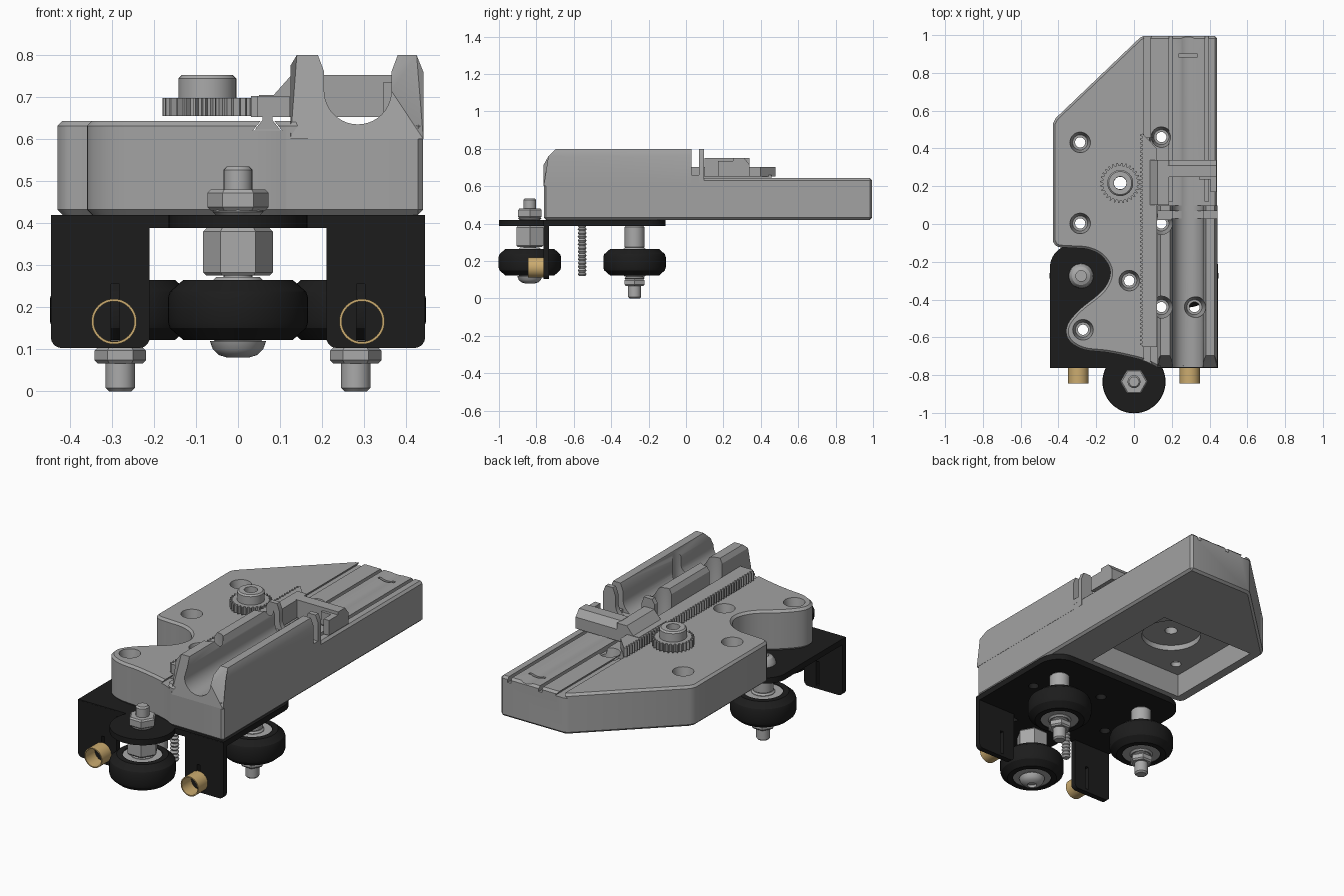
import bpy, bmesh, math
from mathutils import Matrix, Vector

if "Cube" in bpy.data.objects:
    bpy.data.objects.remove(bpy.data.objects["Cube"], do_unlink=True)


def material(name, rgb):
    m = bpy.data.materials.new(name)
    m.use_nodes = True
    m.diffuse_color = (*rgb, 1)
    m.node_tree.nodes["Principled BSDF"].inputs["Base Color"].default_value = (*rgb, 1)
    return m


GRAY = material("printed_gray", (0.36, 0.36, 0.36))
STEEL = material("steel_gray", (0.40, 0.40, 0.40))
BLACK = material("black", (0.012, 0.012, 0.012))
BRASS = material("brass", (0.60, 0.41, 0.16))
parts = []


def finish(name, bm, mat):
    bmesh.ops.recalc_face_normals(bm, faces=bm.faces)
    me = bpy.data.meshes.new(name)
    bm.to_mesh(me)
    bm.free()
    me.materials.append(mat)
    ob = bpy.data.objects.new(name, me)
    bpy.context.collection.objects.link(ob)
    parts.append(ob)
    return ob


def prism(name, pts, lo, hi, mat=GRAY, axis="z"):
    """Extrude a 2D outline between lo and hi along an axis."""
    place = {"x": lambda p, t: (t, p[0], p[1]),
             "y": lambda p, t: (p[0], t, p[1]),
             "z": lambda p, t: (p[0], p[1], t)}[axis]
    bm = bmesh.new()
    face = bm.faces.new([bm.verts.new(place(p, lo)) for p in pts])
    ext = bmesh.ops.extrude_face_region(bm, geom=[face])
    shift = Vector(place((0, 0), hi - lo))
    bmesh.ops.translate(bm, vec=shift, verts=[v for v in ext["geom"] if isinstance(v, bmesh.types.BMVert)])
    return finish(name, bm, mat)


def box(name, x, y, z, mat=GRAY):
    return prism(name, [(x[0], y[0]), (x[1], y[0]), (x[1], y[1]), (x[0], y[1])], *z, mat)


def lathe(name, prof, at, mat=STEEL, seg=40, along_y=False, turn=0):
    """Spin an (r, h) profile about the vertical or the y axis."""
    bm = bmesh.new()
    vs = [bm.verts.new((r, 0, h)) for r, h in prof]
    es = [bm.edges.new(e) for e in zip(vs, vs[1:])]
    bmesh.ops.spin(bm, geom=vs + es, cent=(0, 0, 0), axis=(0, 0, 1), angle=math.tau, steps=seg)
    bmesh.ops.remove_doubles(bm, verts=bm.verts, dist=0.0003)
    rot = Matrix.Rotation(math.pi / 2, 4, "X") if along_y else Matrix.Rotation(turn, 4, "Z")
    bmesh.ops.transform(bm, matrix=Matrix.Translation(at) @ rot, verts=bm.verts)
    return finish(name, bm, mat)


def rod(name, r, lo, hi, xy, mat=STEEL, seg=32, turn=0):
    c = min(0.008, r / 4)
    prof = [(0, lo), (r - c, lo), (r, lo + c), (r, hi - c), (r - c, hi), (0, hi)]
    return lathe(name, prof, (*xy, 0), mat, seg, turn=turn)


def apply_mod(ob, mod):
    bpy.context.view_layer.objects.active = ob
    bpy.ops.object.modifier_apply(modifier=mod.name)


def cut(targets, cutter):
    cutter.hide_render = True
    for ob in targets:
        mod = ob.modifiers.new("cut", "BOOLEAN")
        mod.operation, mod.solver, mod.object = "DIFFERENCE", "EXACT", cutter
        apply_mod(ob, mod)
    parts.remove(cutter)
    bpy.data.objects.remove(cutter, do_unlink=True)


def arc(cx, cy, r, a, b, n=10):
    return [(cx + r * math.cos(math.radians(a + (b - a) * i / n)),
             cy + r * math.sin(math.radians(a + (b - a) * i / n))) for i in range(n + 1)]


def smooth_path(pts, n=5):
    """Catmull-Rom curve through the points."""
    v = [Vector(p) for p in [pts[0]] + pts + [pts[-1]]]
    out = []
    for a, b, c, d in zip(v, v[1:], v[2:], v[3:]):
        for i in range(n):
            t = i / n
            out.append(tuple(0.5 * (2 * b + (c - a) * t + (2 * a - 5 * b + 4 * c - d) * t ** 2
                                    + (3 * b - a - 3 * c + d) * t ** 3)))
    return out + [pts[-1]]


# Main body with a wavy left front edge
wave = smooth_path([(-.43, -.09), (-.405, -.12), (-.33, -.127), (-.24, -.135), (-.165, -.175),
                    (-.125, -.255), (-.165, -.35), (-.29, -.455), (-.355, -.54), (-.345, -.615),
                    (-.265, -.665), (-.13, -.682), (.04, -.72), (.12, -.757)])
body = prism("body", [(.44, -.76), (.44, .995), (.05, .995), (.03, .985), (-.415, .56), (-.43, .53)] + wave, .42, .643)
bev = body.modifiers.new("edge", "BEVEL")
bev.width, bev.segments, bev.angle_limit = 0.012, 1, math.radians(60)
apply_mod(body, bev)

# Raised cradle and the thin guide wall behind it
U = (.285, .715, .08)
cradle_profile = ([(.125, .6), (.125, .775), (.14, .8), (.19, .8), (.205, .76)] + arc(*U, 180, 360, 20)
                  + [(.365, .76), (.38, .8), (.425, .8), (.441, .76), (.441, .6)])
cradle = prism("cradle", cradle_profile, -.761, .03, axis="y")
for v in cradle.data.vertices:
    if v.co.y < -.7 and v.co.z > .735:
        v.co.y += v.co.z - .735
guide_wall = prism("guide_wall", cradle_profile, .07, .097, axis="y")
box("cradle_step", (.125, .205), (.02, .08), (.63, .66))
box("cradle_step_outer", (.365, .441), (.02, .08), (.63, .66))

# Channel, rack groove and narrow grooves in the body
cut([body], prism("channel_cutter", arc(*U, 0, 360, 48)[:-1], -1, 1.2, axis="y"))
cut([body], prism("dovetail_cutter", [(.055, .7), (.055, .645), (.035, .62), (.105, .62), (.085, .645), (.085, .7)], -1, 1.2, axis="y"))
for x in (.185, .375):
    cut([body], box("groove_cutter", (x, x + .02), (.12, 1.2), (.615, .7)))
cut([body], box("stop_slot_cutter", (.235, .335), (.885, .9), (.61, .7)))

# Motor pocket below, round recess and shaft hole
GX, GY = -.073, .217
cut([body], box("pocket_cutter", (GX - .295, GX + .295), (GY - .295, GY + .295), (.3, .55)))
cut([body], lathe("recess_cutter", [(0, .5), (.155, .5), (.155, .58), (.033, .58), (.033, .8), (0, .8)], (GX, GY, 0)))

# Base plate with front tongue
plate = prism("base_plate", [(.445, -.762)] + arc(.325, -.23, .12, 0, 90) + arc(-.325, -.23, .12, 90, 180)
              + [(-.445, -.762)] + arc(0, -.835, .165, 154, 386, 28), .388, .42, BLACK)

# Counterbored screw holes
for x, y in [(-.285, .432), (-.285, .003), (-.27, -.56), (-.025, -.3),
             (.145, -.44), (.32, -.44), (.145, .003), (.145, .46)]:
    prof = [(0, .3), (.027, .3), (.027, .575), (.04, .575), (.058, .66), (.058, .9), (0, .9)]
    targets = [body, plate] if y < -.1 else [body]
    if x > 0 and y < .1:
        targets.append(cradle)
    cut(targets, lathe("hole_cutter", prof, (x, y, 0)))

# Front flanges with slits, and brass bushings
for s, side in ((-1, "right"), (1, "left")):
    pts = ([(s * .445, .415)] + [(s * x, z) for x, z in arc(.42, .128, .025, 0, -90, 5) + arc(.235, .128, .025, -90, -180, 5)]
           + [(s * .21, .415)])
    flange = prism(side + "_flange", pts, -.763, -.733, BLACK, "y")
    cut([flange], box("slit_cutter", (s * .292 - .01, s * .292 + .01), (-.8, -.7), (.12, .255)))
    lathe(side + "_bushing", [(.048, 0), (.054, 0), (.054, .083), (.048, .083), (.048, 0)],
          (s * .295, -.762, .166), BRASS, along_y=True)


# Wheels with bearings
def wheel(name, xy):
    lathe(name + "_wheel", [(.1, .122), (.13, .122), (.162, .15), (.167, .165), (.167, .222),
                            (.162, .237), (.13, .265), (.1, .265), (.1, .122)], (*xy, 0), BLACK, 48)
    rod(name + "_bearing", .108, .126, .261, xy)
    rod(name + "_bearing_hub", .06, .116, .272, xy)


for s, side in ((-1, "right"), (1, "left")):
    at = (s * .28, -.275)
    wheel("rear_" + side, at)
    rod(side + "_spacer", .053, .268, .39, at)
    rod(side + "_axle", .035, 0, .42, at)
    rod(side + "_nut_washer", .053, .1, .118, at)
    rod(side + "_nut", .061, .066, .105, at, seg=6)
    lathe(side + "_bolt_head", [(0, .42), (.065, .42), (.062, .437), (.048, .455), (.028, .463),
                                (.028, .44), (0, .44)], (*at, 0))

front = (0, -.835)
wheel("front", front)
rod("front_spacer", .083, .275, .388, front, seg=6)
rod("front_axle", .034, .1, .535, front)
rod("front_washer", .062, .42, .434, front)
rod("front_nut", .073, .43, .48, front, seg=6)
lathe("front_bolt_head", [(0, .12), (.067, .12), (.06, .1), (.045, .086), (.025, .08), (.025, .095), (0, .095)], (*front, 0))

# Threaded screw below the plate
thread = [(.024 if i % 2 else .017, .12 + .01 * i) for i in range(28)]
lathe("thread_screw", [(0, .12)] + thread + [(0, .39)], (0, -.555, 0), seg=20)

# Pinion gear with hub
TEETH = 28
rim = []
for i in range(TEETH):
    for f, r in ((0, .092), (.35, .092), (.55, .107), (.8, .107)):
        a = math.tau * (i + f) / TEETH
        rim.append((GX + r * math.cos(a), GY + r * math.sin(a)))
gear = prism("pinion_gear", rim, .655, .698)
hub = rod("pinion_hub", .069, .69, .752, (GX, GY))
cut([gear, hub], rod("bore_cutter", .034, .5, .9, (GX, GY)))

# Toothed rack riding in the dovetail groove
PITCH, START, COUNT = .0217, -.65, 52
teeth = []
for i in range(COUNT):
    for f, x in ((0, .046), (.3, .046), (.45, .031), (.75, .031)):
        teeth.append((x, START + (i + f) * PITCH))
END = START + COUNT * PITCH
rack = prism("rack", teeth + [(.046, END), (.122, END - .08), (.122, START)], .652, .703)
prism("rack_dovetail", [(.058, .66), (.058, .645), (.04, .623), (.1, .623), (.082, .645), (.082, .66)], START, END - .02, axis="y")

# Carriage joined to the rack
prism("carriage_arm", [(.05, .652), (.05, .705), (.085, .705), (.125, .75), (.185, .75), (.185, .652)], .1, .34, axis="y")
prism("carriage_bar", [(.25, .652), (.25, .752), (.31, .752), (.34, .715), (.34, .652)], .18, .438, axis="x")
box("carriage_outer_arm", (.405, .438), (.17, .255), (.652, .735))
box("carriage_inner_lip", (.345, .41), (.235, .255), (.665, .735))

# Smooth round surfaces, keep the edges crisp
bpy.ops.object.select_all(action="DESELECT")
for ob in parts:
    ob.select_set(True)
bpy.context.view_layer.objects.active = body
bpy.ops.object.shade_smooth_by_angle()
